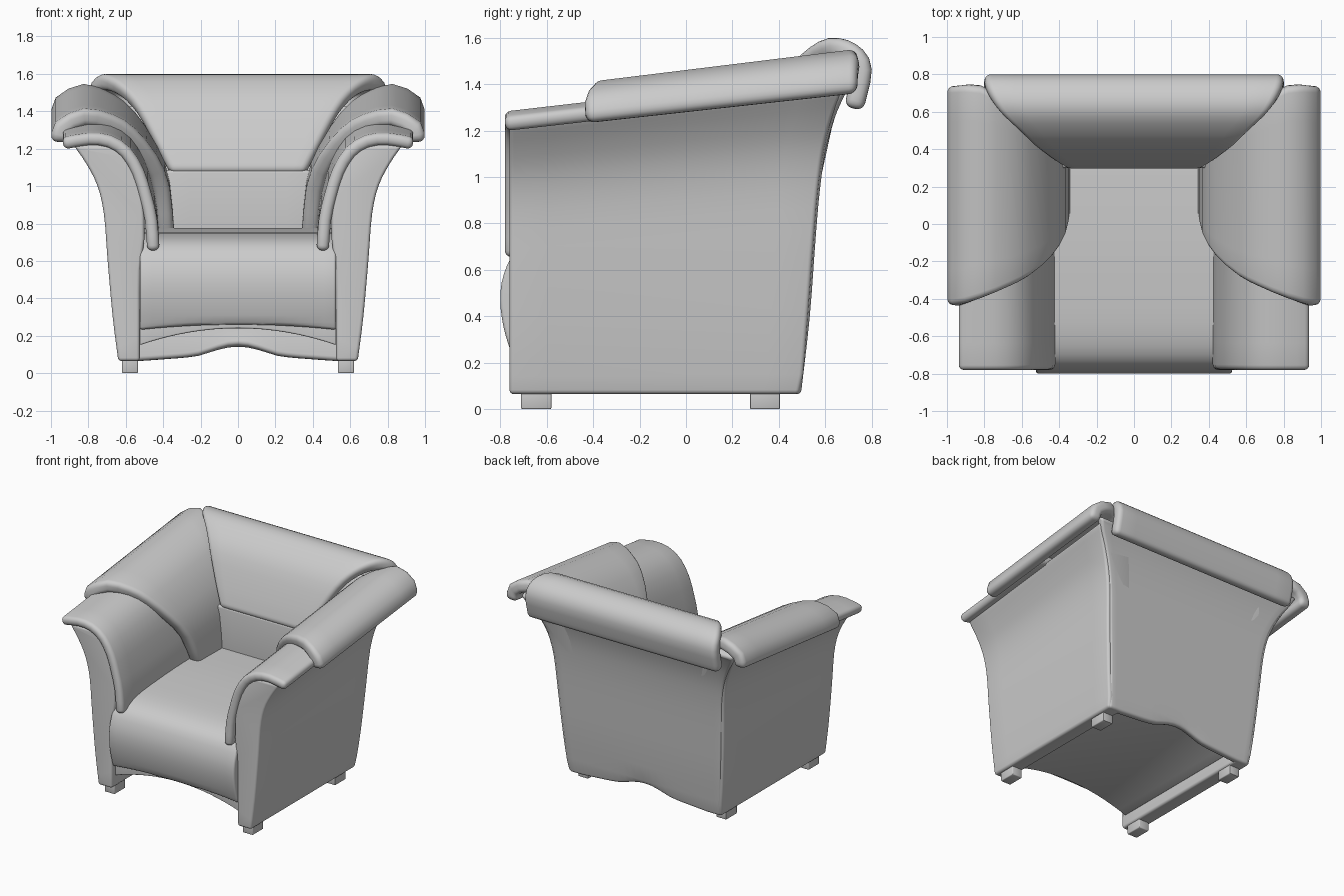
import bpy, bmesh, math
from mathutils import Vector

if "Cube" in bpy.data.objects:
    bpy.data.objects.remove(bpy.data.objects["Cube"])


def spline(pts, n=3):
    """Smooth Catmull-Rom sampling of a list of tuples."""
    v = [Vector(p) for p in pts]
    v = [2 * v[0] - v[1]] + v + [2 * v[-1] - v[-2]]
    out = []
    for i in range(1, len(v) - 2):
        a, b, c, d = v[i - 1:i + 3]
        for j in range(n):
            t = j / n
            out.append(0.5 * (2 * b + (c - a) * t + (2 * a - 5 * b + 4 * c - d) * t * t
                              + (3 * b - a - 3 * c + d) * t ** 3))
    return out + [v[-2]]


def interp(table, x):
    for (x0, y0), (x1, y1) in zip(table, table[1:]):
        if x <= x1:
            return y0 + (y1 - y0) * max(0, x - x0) / (x1 - x0)
    return table[-1][1]


def finish(name, bm, bevel, thick=0, mirror=False, segs=4):
    bmesh.ops.recalc_face_normals(bm, faces=bm.faces)
    me = bpy.data.meshes.new(name)
    bm.to_mesh(me)
    bm.free()
    ob = bpy.data.objects.new(name, me)
    bpy.context.collection.objects.link(ob)
    if thick:
        m = ob.modifiers.new("thickness", 'SOLIDIFY')
        m.thickness, m.offset, m.use_even_offset = thick, 0, True
    m = ob.modifiers.new("round", 'BEVEL')
    m.width, m.segments, m.limit_method, m.angle_limit = bevel, segs, 'ANGLE', math.radians(50)
    if mirror:
        ob.modifiers.new("mirror", 'MIRROR')
    bpy.ops.object.select_all(action='DESELECT')
    ob.select_set(True)
    bpy.context.view_layer.objects.active = ob
    bpy.ops.object.convert(target='MESH')
    bpy.ops.object.shade_smooth_by_angle(angle=math.radians(45))
    return ob


def slab(name, stations, place, thick, bevel, rows=6, mirror=False):
    """Padded sheet: stations are (p, q, span start, span end)."""
    bm = bmesh.new()
    grid = [[bm.verts.new(place(p, q, a + (b - a) * j / rows)) for j in range(rows + 1)]
            for p, q, a, b in stations]
    for r, s in zip(grid, grid[1:]):
        for j in range(rows):
            bm.faces.new((r[j], r[j + 1], s[j + 1], s[j]))
    return finish(name, bm, bevel, thick, mirror)


def solid(name, profile, place, bevel, rows=6, mirror=False, segs=4):
    """Closed profile lofted along t = 0..1 with end caps."""
    bm = bmesh.new()
    rings = [[bm.verts.new(place(p, q, j / rows)) for p, q in profile] for j in range(rows + 1)]
    n = len(profile)
    for r, s in zip(rings, rings[1:]):
        for i in range(n):
            bm.faces.new((r[i], r[(i + 1) % n], s[(i + 1) % n], s[i]))
    bm.faces.new(rings[0])
    bm.faces.new(rings[-1])
    return finish(name, bm, bevel, 0, mirror, segs)


def rise(z, y):
    """Arms climb toward the back."""
    return z + max(0, z - 0.07) * 0.098 * (y + 0.77)


BACK = spline([(.07, .495), (.12, .51), (.4, .533), (.8, .563), (1.0, .583), (1.15, .608), (1.3, .655), (1.42, .715)])

# Side panels with flared outer face
outer = spline([(.64, .065), (.67, .3), (.697, .6), (.717, .85), (.752, 1.0), (.81, 1.115), (.882, 1.22)])
inner = spline([(.62, 1.215), (.55, 1.1), (.51, .95), (.5, .72), (.522, .55), (.525, .3), (.525, .065)], 2)


def place_side(x, z, t):
    back = interp(BACK, rise(z, 0.6)) - .008
    y = -.76 + t * (back + .76)
    return (x, y, rise(z, y) if z > .1 else z)


solid("side_panel", outer + inner, place_side, .018, 8, True)


# Back panel with arched lower edge
def place_back(y, z, x):
    if z < .1:
        z += interp([(0, .08), (.06, .075), (.13, .055), (.2, .03), (.28, .018), (.52, 0)], abs(x))
    return (x, y - .03, z)


widths = [(.066, .632), (.4, .66), (.75, .686), (.95, .701), (1.12, .736), (1.26, .796), (1.36, .86), (1.42, .89)]
slab("back_panel", spline([(interp(BACK, z), z, -w, w) for z, w in widths]), place_back, .06, .022, 24)


# Arm padding: lower layer and thicker upper layer
def place_arm(x, z, y):
    return (x, y, rise(z, y))


lower = [(.936, 1.226), (.8, 1.25), (.69, 1.238), (.6, 1.18), (.535, 1.075), (.495, .95),
         (.465, .82), (.452, .655)]
slab("lower_arm_pad", spline([(x, z, -.78, .1) for x, z in lower], 2), place_arm, .066, .029, 6, True)

upper = [(.955, 1.195, -.425, .735), (.938, 1.27, -.435, .74), (.82, 1.32, -.395, .74),
         (.685, 1.285, -.335, .66), (.585, 1.22, -.28, .57), (.472, 1.08, -.18, .46),
         (.408, .92, -.07, .38), (.384, .66, .05, .34)]
slab("upper_arm_pad", spline(upper, 2), place_arm, .09, .036, 6, True)

# Back padding rolled over the top
roll = [(.33, 1.065, .36), (.37, 1.2, .43), (.45, 1.4, .54), (.53, 1.5, .63), (.62, 1.555, .73),
        (.71, 1.535, .785), (.757, 1.46, .8), (.722, 1.295, .8)]
slab("back_pad", spline([(y, z, -w, w) for y, z, w in roll]), lambda y, z, x: (x, y, z), .085, .034, 10)

# Lower back cushion
solid("lower_back_cushion", [(.3, .65), (.3, 1.085), (.45, 1.085), (.45, .65)],
      lambda y, z, t: (-.39 + .78 * t, y, z), .015)


# Seat and its curved underframe
def place_seat(lift, top):
    def place(y, z, t):
        x = (2 * t - 1) * .525
        return (x, y, z + (lift * (1 - (x / .525) ** 2) if z < top else 0))
    return place


front = spline([(-.75, .232), (-.785, .35), (-.8, .47), (-.785, .58), (-.73, .68), (-.6, .735),
                (-.35, .76), (-.02, .775), (.4, .772)])
solid("seat", front + [Vector((.4, .24))], place_seat(.028, .26), .015, 16)
solid("underframe", [(-.72, .15), (-.72, .32), (.47, .32), (.47, .15)], place_seat(.09, .2), .008, 16)

# Feet
for label, y in (("front", -.645), ("back", .34)):
    solid(label + "_feet", [(.535, 0), (.62, 0), (.62, .1), (.535, .1)],
          lambda x, z, t: (x, y - .065 + .13 * t, z), .006, 1, True, 2)
